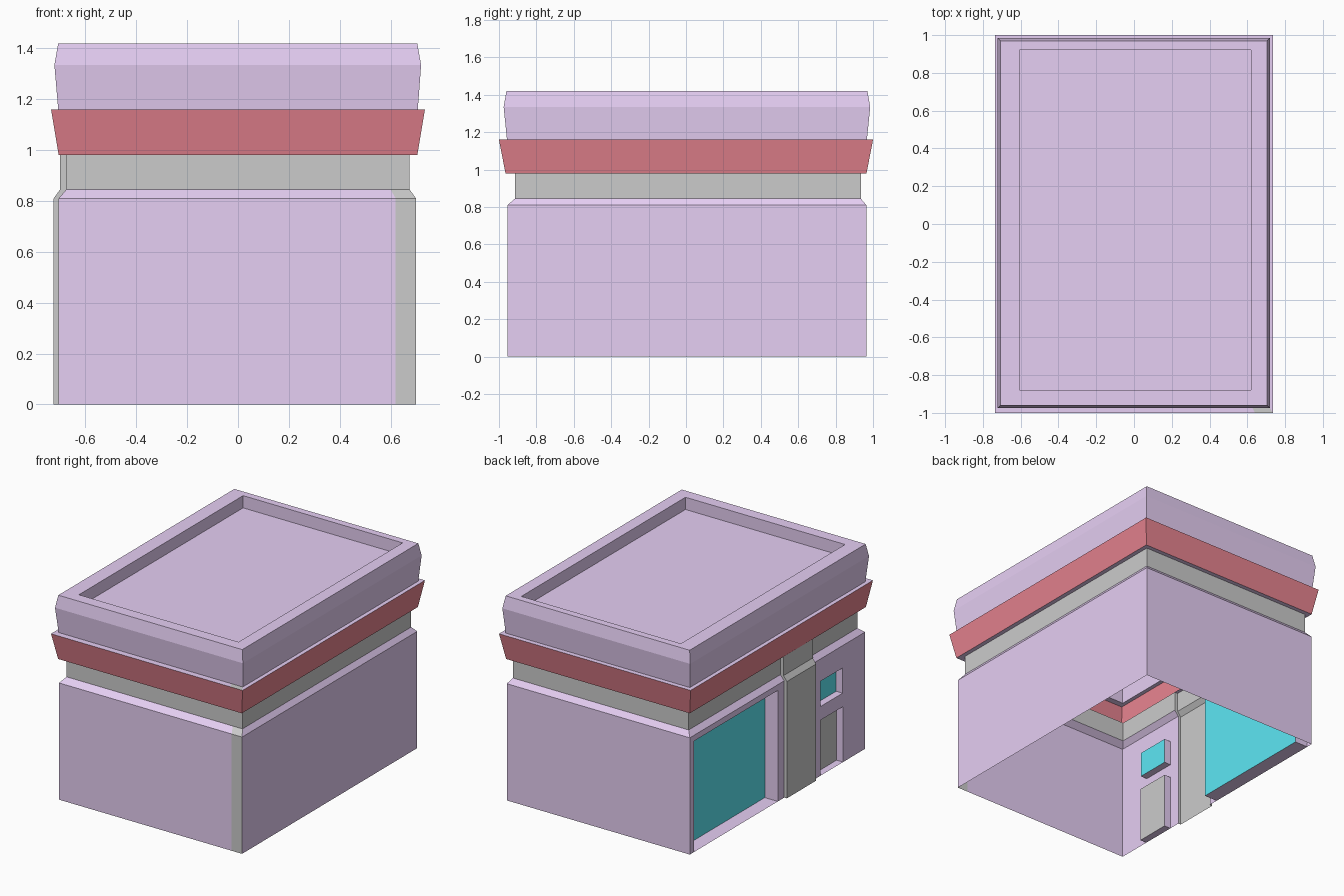
import bpy

if "Cube" in bpy.data.objects:
    bpy.data.objects.remove(bpy.data.objects["Cube"])


def material(name, rgb):
    m = bpy.data.materials.new(name)
    m.diffuse_color = (*rgb, 1)
    m.use_nodes = True
    m.node_tree.nodes["Principled BSDF"].inputs["Base Color"].default_value = m.diffuse_color
    return m


PURPLE = material("purple", (0.79, 0.62, 0.90))
RED = material("red", (0.80, 0.23, 0.28))
TEAL = material("teal", (0.11, 0.80, 0.91))


def build(name, quads, mat=None):
    """Make one mesh object from a list of four-corner faces."""
    index, faces = {}, []
    for q in quads:
        faces.append([index.setdefault(tuple(round(c, 5) for c in p), len(index)) for p in q])
    me = bpy.data.meshes.new(name)
    me.from_pydata(list(index), [], faces)
    if mat:
        me.materials.append(mat)
    ob = bpy.data.objects.new(name, me)
    bpy.context.collection.objects.link(ob)
    return ob


FRONT, RIGHT, BACK, LEFT = range(4)


def corners(r):
    x0, x1, y0, y1, z = r
    return [(x0, y0, z), (x1, y0, z), (x1, y1, z), (x0, y1, z)]


def loft(rings, sides=(FRONT, RIGHT, BACK, LEFT)):
    """Quads joining successive rectangles (x0, x1, y0, y1, z)."""
    quads = []
    for ra, rb in zip(rings, rings[1:]):
        a, b = corners(ra), corners(rb)
        quads += [(a[i], a[(i + 1) % 4], b[(i + 1) % 4], b[i]) for i in sides]
    return quads


def clip(rings, **limits):
    """Copy rings with some of their limits replaced."""
    keys = ("x0", "x1", "y0", "y1", "z")
    return [tuple(limits.get(k, v) for k, v in zip(keys, r)) for r in rings]


# Rectangular cross-sections from the ground up
base = (-0.705, 0.70, -0.955, 0.965, 0)
shoulder = base[:4] + (0.81,)
neck = (-0.675, 0.675, -0.915, 0.935, 0.845)
neck_top = neck[:4] + (0.98,)
red_low = (-0.705, 0.705, -0.965, 0.965, 0.98)
red_high = (-0.735, 0.735, -1.0, 1.0, 1.16)
roof_low = (-0.707, 0.707, -0.957, 0.967, 1.16)
roof_mid = (-0.722, 0.72, -0.975, 0.985, 1.335)
roof_top = (-0.707, 0.705, -0.96, 0.97, 1.42)
rim = (-0.605, 0.62, -0.88, 0.92, 1.42)
deck = rim[:4] + (1.335,)

P0, P1 = -0.39, -0.07          # pillar extent along y
wall = [base, shoulder, neck]
strip_x = (0.62, 0.62, 0.60)   # grey corner strip start


def front(rings, starts, grey):
    out = []
    for r, s in zip(rings, starts):
        out += clip([r], x0=s) if grey else clip([r], x1=s)
    return loft(out, (FRONT,))


# Left wall with openings: (name, y0, y1, z0, z1, depth, pane material)
openings = [
    ("garage_door", 0.0, 0.92, 0.0, 0.77, 0.10, TEAL),
    ("window", -0.71, -0.47, 0.48, 0.655, 0.05, TEAL),
    ("entry_door", -0.715, -0.47, 0.0, 0.385, 0.05, None),
]
wx = base[0]


def panel(x, y0, y1, z0, z1):
    return ((x, y1, z0), (x, y0, z0), (x, y0, z1), (x, y1, z1))


holes = [o[1:5] for o in openings] + [(P0, P1, 0, 0.81)]
ys = sorted({base[2], base[3]} | {v for h in holes for v in h[:2]})
zs = sorted({0, 0.81} | {v for h in holes for v in h[2:]})
left = []
for ya, yb in zip(ys, ys[1:]):
    for za, zb in zip(zs, zs[1:]):
        y, z = (ya + yb) / 2, (za + zb) / 2
        if not any(h[0] < y < h[1] and h[2] < z < h[3] for h in holes):
            left.append(panel(wx, ya, yb, za, zb))

# Recess linings and their panes
for name, y0, y1, z0, z1, depth, mat in openings:
    outer, inner = panel(wx, y0, y1, z0, z1), panel(wx + depth, y0, y1, z0, z1)
    for i in range(4):
        j = (i + 1) % 4
        left.append((outer[i], outer[j], inner[j], inner[i]))
    build(name, [inner], mat)

# Walls with sloped shoulder
left += loft(clip([shoulder, neck], y0=P1), (LEFT,))
left += loft(clip([shoulder, neck], y1=P0), (LEFT,))
build("walls", left + loft(wall, (RIGHT, BACK)) + front(wall, strip_x, False), PURPLE)
build("corner_strip", front(wall, strip_x, True))

# Grey band, broken where the pillar passes
band = [neck, neck_top]
build("grey_band", loft(band, (FRONT, RIGHT, BACK))
      + loft(clip(band, y0=P1), (LEFT,)) + loft(clip(band, y1=P0), (LEFT,)))

# Pillar on the left side
pillar = [(-0.725, wx, P0, P1, 0), (-0.725, wx, P0, P1, 0.81),
          (-0.70, neck[0], P0, P1, 0.845), (-0.70, neck[0], P0, P1, 0.98)]
build("pillar", loft(pillar, (FRONT, BACK, LEFT)))

# Red flared canopy with its ledges
build("canopy", loft([red_low, red_high]), RED)
build("canopy_soffit", loft([neck_top, red_low]), PURPLE)
ledge = [red_high, roof_low]
build("canopy_ledge", loft(ledge, (RIGHT, BACK, LEFT)) + front(ledge, (0.64, 0.62), False), PURPLE)
build("ledge_corner", front(ledge, (0.64, 0.62), True))

# Roof parapet with sunken deck
build("parapet", loft([roof_low, roof_mid, roof_top, rim, deck]) + [tuple(corners(deck))], PURPLE)
